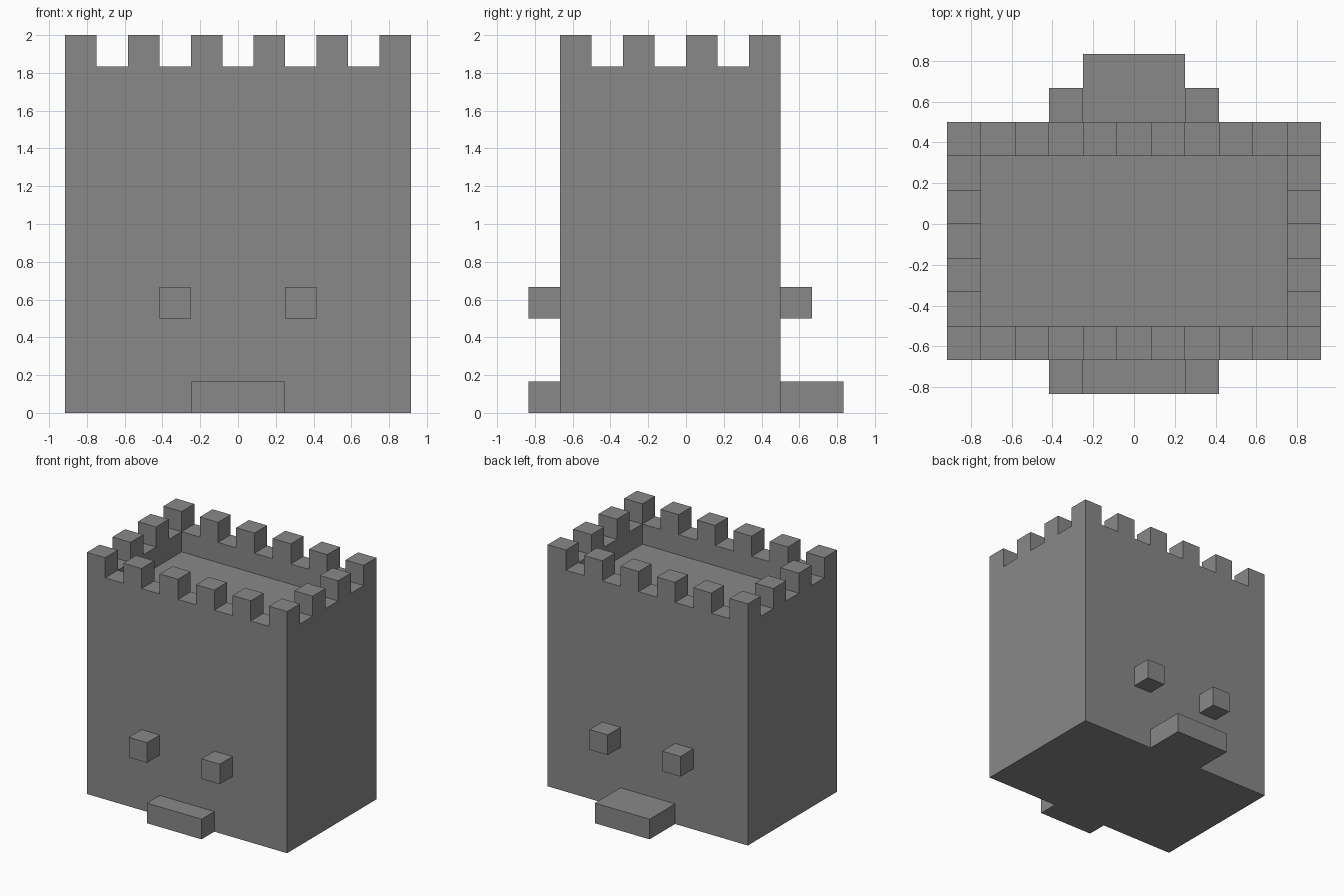
import bpy
import bmesh
from mathutils import Matrix, Vector

if "Cube" in bpy.data.objects:
    bpy.data.objects.remove(bpy.data.objects["Cube"], do_unlink=True)

U = 1 / 6  # one block

stone = bpy.data.materials.new("stone_grey")
stone.use_nodes = True
grey = (0.25, 0.25, 0.25, 1)
stone.diffuse_color = grey
stone.node_tree.nodes["Principled BSDF"].inputs["Base Color"].default_value = grey


def add_box(bm, low, high, hidden=None):
    """Box between two corners in blocks, without the face that sits on another part."""
    low, high = Vector(low) * U, Vector(high) * U
    size = Matrix.Diagonal((*(high - low), 1))
    place = Matrix.Translation((low + high) / 2) @ size
    verts = bmesh.ops.create_cube(bm, size=1, matrix=place)["verts"]
    if hidden:
        bm.normal_update()
        faces = {f for v in verts for f in v.link_faces}
        covered = [f for f in faces if f.normal.dot(Vector(hidden)) > 0.9]
        bmesh.ops.delete(bm, geom=covered, context="FACES_ONLY")


def finish(name, bm):
    mesh = bpy.data.meshes.new(name)
    bm.to_mesh(mesh)
    bm.free()
    mesh.materials.append(stone)
    bpy.context.collection.objects.link(bpy.data.objects.new(name, mesh))


def box(name, low, high, hidden=None):
    bm = bmesh.new()
    add_box(bm, low, high, hidden)
    finish(name, bm)


LEFT, RIGHT, FRONT, BACK, WALL = -5.5, 5.5, -4, 3, 11

# Tower body with a sunken roof behind the parapet
bm = bmesh.new()
add_box(bm, (LEFT, FRONT, 0), (RIGHT, BACK, WALL))
bm.normal_update()
roof = max(bm.faces, key=lambda f: f.calc_center_median().z)
bmesh.ops.inset_region(bm, faces=[roof], thickness=U, use_even_offset=True)
rim = bmesh.ops.extrude_face_region(bm, geom=[roof])
floor_verts = [g for g in rim["geom"] if isinstance(g, bmesh.types.BMVert)]
bmesh.ops.translate(bm, verts=floor_verts, vec=(0, 0, -U))
if roof.is_valid:
    bmesh.ops.delete(bm, geom=[roof], context="FACES_ONLY")
bmesh.ops.recalc_face_normals(bm, faces=bm.faces)
finish("tower_body", bm)

# Battlements on every other block around the parapet
bm = bmesh.new()
for i in range(6):
    for j in range(4):
        if i in (0, 5) or j in (0, 3):
            x, y = LEFT + 2 * i, FRONT + 2 * j
            add_box(bm, (x, y, WALL), (x + 1, y + 1, WALL + 1), (0, 0, -1))
finish("battlements", bm)

# Faces on both sides: two eyes and a mouth, longer at the back
for side, near, eye, mouth, inward in (
    ("front", FRONT, FRONT - 1, FRONT - 1, 1),
    ("back", BACK, BACK + 1, BACK + 2, -1),
):
    for name, x in (("right", -2.5), ("left", 1.5)):
        y0, y1 = sorted((near, eye))
        box(f"{side}_{name}_eye", (x, y0, 3), (x + 1, y1, 4), (0, inward, 0))
    y0, y1 = sorted((near, mouth))
    box(f"{side}_mouth", (-1.5, y0, 0), (1.5, y1, 1), (0, inward, 0))
